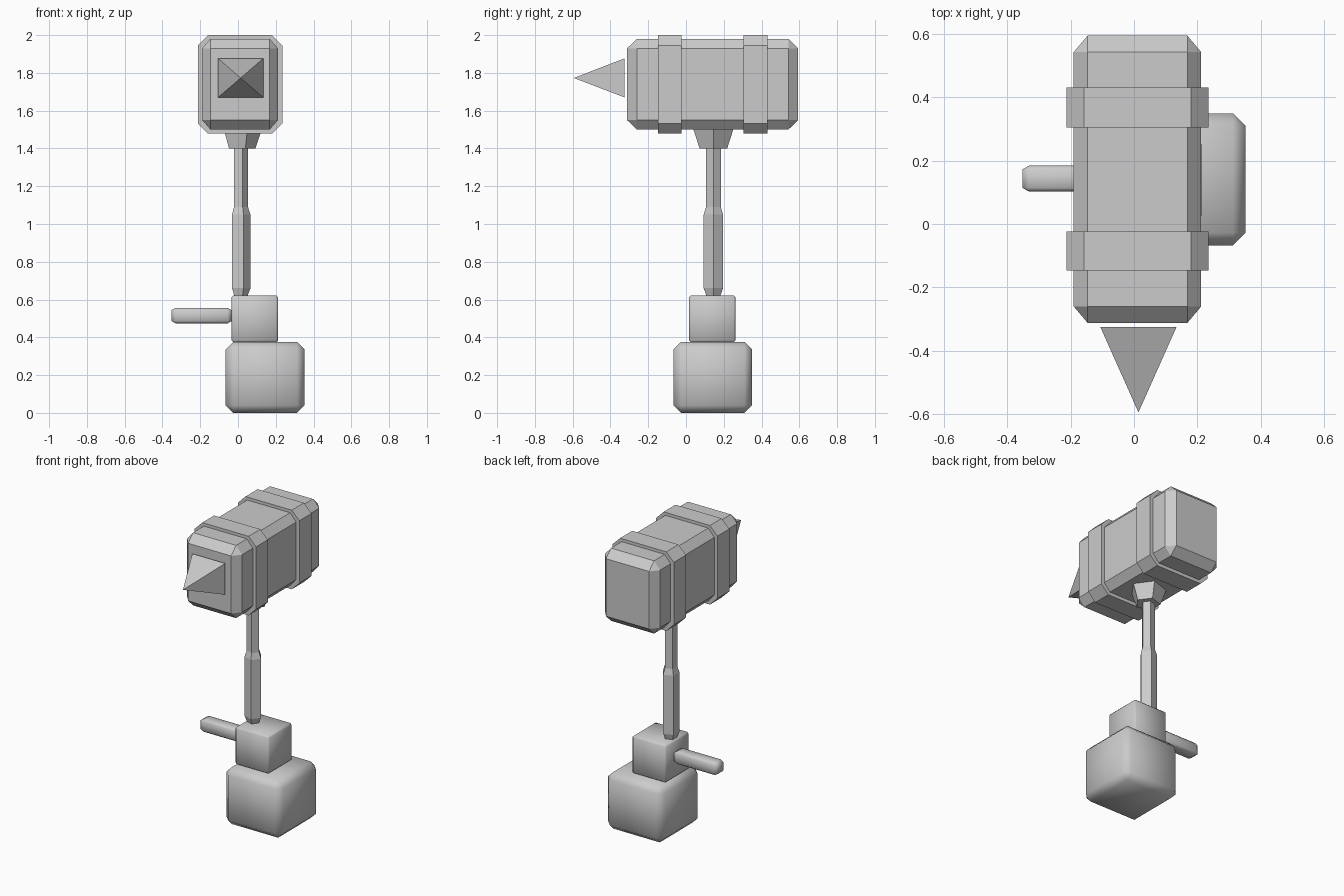
import bpy, bmesh
from math import cos, sin, pi

if "Cube" in bpy.data.objects:
    bpy.data.objects.remove(bpy.data.objects["Cube"])


def finish(name, bm, smooth=False):
    bmesh.ops.recalc_face_normals(bm, faces=bm.faces)
    for f in bm.faces:
        f.smooth = smooth
    mesh = bpy.data.meshes.new(name)
    bm.to_mesh(mesh)
    bm.free()
    obj = bpy.data.objects.new(name, mesh)
    bpy.context.collection.objects.link(obj)
    return obj


def chamfered_box(name, lo, hi, cut, smooth=False):
    """Box from lo to hi with every edge cut by a per-axis chamfer size."""
    bm = bmesh.new()
    mid = [(a + b) / 2 for a, b in zip(lo, hi)]
    half = [(b - a) / 2 for a, b in zip(lo, hi)]
    for sx in (-1, 1):
        for sy in (-1, 1):
            for sz in (-1, 1):
                s = (sx, sy, sz)
                for full in range(3):
                    bm.verts.new([mid[i] + s[i] * (half[i] - (0 if i == full else cut[i]))
                                  for i in range(3)])
    bmesh.ops.convex_hull(bm, input=bm.verts)
    bmesh.ops.dissolve_limit(bm, angle_limit=0.01, verts=bm.verts, edges=bm.edges)
    return finish(name, bm, smooth)


def loft(name, rings):
    """Closed solid through a list of vertex rings."""
    bm = bmesh.new()
    loops = [[bm.verts.new(p) for p in ring] for ring in rings]
    n = len(loops[0])
    for a, b in zip(loops, loops[1:]):
        for i in range(n):
            j = (i + 1) % n
            bm.faces.new((a[i], a[j], b[j], b[i]))
    bm.faces.new(loops[0])
    bm.faces.new(loops[-1])
    return finish(name, bm)


def turned(name, profile, sides=5, cx=0.012, cy=0.145):
    """Few-sided post along z from (radius, z) pairs."""
    return loft(name, [[(cx + r * cos(2 * pi * i / sides), cy + r * sin(2 * pi * i / sides), z)
                        for i in range(sides)] for r, z in profile])


# Stacked base blocks and side peg
chamfered_box("base_block", (-0.065, -0.067, 0), (0.352, 0.349, 0.376), (0.04,) * 3, True)
chamfered_box("upper_block", (-0.035, 0.016, 0.374), (0.213, 0.262, 0.622), (0.01,) * 3, True)
chamfered_box("side_peg", (-0.352, 0.102, 0.474), (-0.034, 0.184, 0.556), (0.021, 0.012, 0.012), True)

# Handle with thicker grip, and collar under the head
turned("handle", [(0.038, 0.618), (0.054, 0.66), (0.054, 1.05), (0.041, 1.09), (0.041, 1.41)])
turned("collar", [(0.077, 1.40), (0.114, 1.51)], cx=0.015)

# Hammer head
chamfered_box("head", (-0.19, -0.312, 1.50), (0.212, 0.594, 1.98), (0.044, 0.052, 0.05))

# Two octagonal bands around the head
x0, x1, z0, z1, c = -0.213, 0.235, 1.478, 2.0, 0.055
octagon = [(x0 + c, z0), (x1 - c, z0), (x1, z0 + c), (x1, z1 - c),
           (x1 - c, z1), (x0 + c, z1), (x0, z1 - c), (x0, z0 + c)]
for name, ya, yb in (("front_band", -0.147, -0.024), ("rear_band", 0.304, 0.431)):
    loft(name, [[(x, y, z) for x, z in octagon] for y in (ya, yb)])

# Four-sided spike in front of the head
bm = bmesh.new()
base = [bm.verts.new((x, -0.325, z)) for x, z in
        ((-0.106, 1.67), (0.134, 1.67), (0.134, 1.877), (-0.106, 1.877))]
tip = bm.verts.new((0.014, -0.594, 1.773))
bm.faces.new(base)
for i in range(4):
    bm.faces.new((base[i], base[(i + 1) % 4], tip))
finish("spike", bm)
